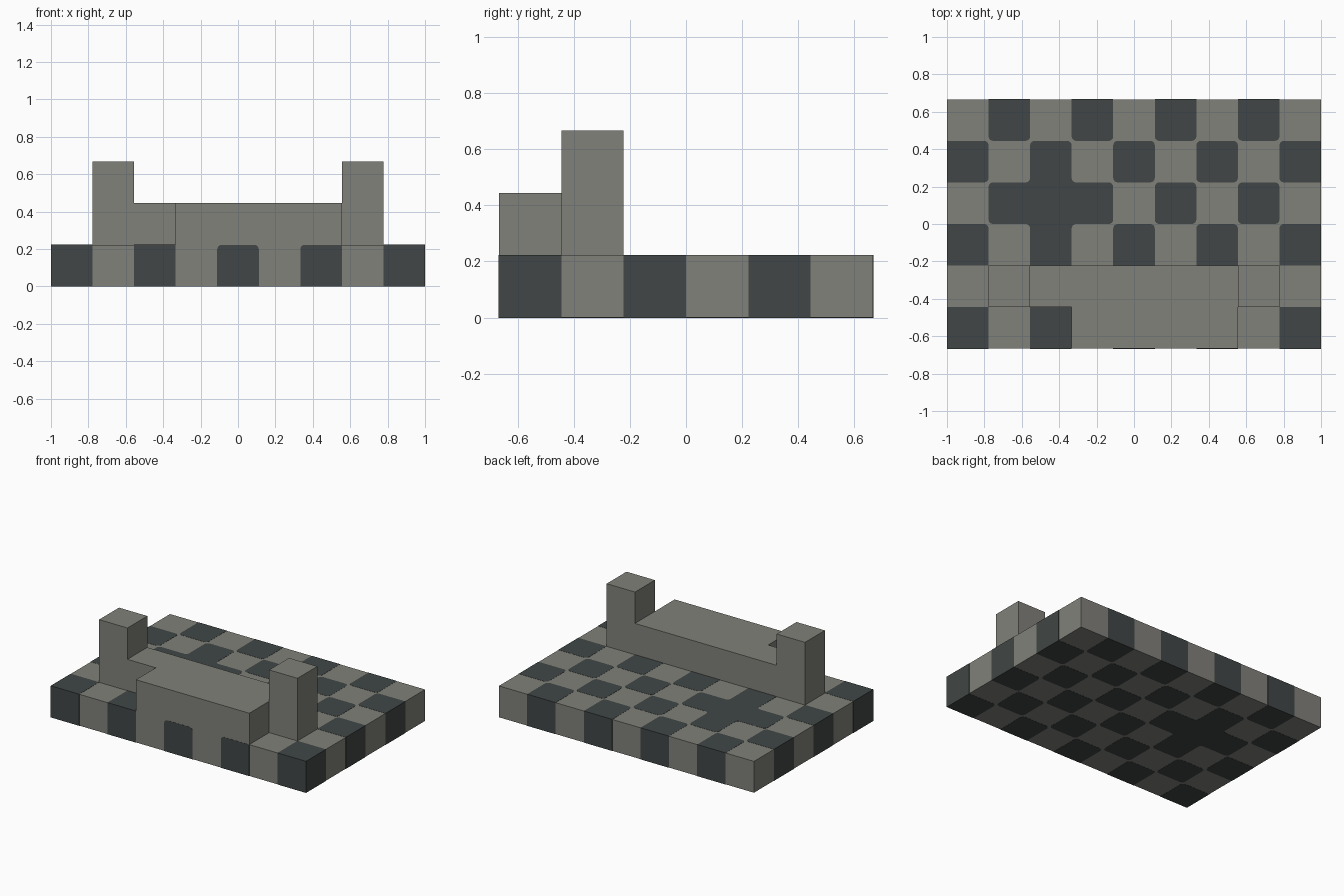
import bpy, bmesh, math
from mathutils import Vector

if "Cube" in bpy.data.objects:
    bpy.data.objects.remove(bpy.data.objects["Cube"], do_unlink=True)

COLS, ROWS = 9, 6
S = 2 / COLS          # side of one block
E = 0.001             # how far the dark tiles stand proud
R = 0.024             # corner radius of the tiles
ODD_TILE = (2, 3)     # extra dark tile that breaks the chequer


def material(name, rgb):
    m = bpy.data.materials.new(name)
    m.use_nodes = True
    m.diffuse_color = (*rgb, 1)
    m.node_tree.nodes["Principled BSDF"].inputs["Base Color"].default_value = (*rgb, 1)
    return m


light = material("warm grey stone", (0.22, 0.218, 0.196))
dark = material("dark slate", (0.052, 0.062, 0.061))


def gx(c):
    return (c - COLS / 2) * S


def gy(r):
    return (r - ROWS / 2) * S


def finish(bm, name, mat):
    bmesh.ops.recalc_face_normals(bm, faces=bm.faces)
    me = bpy.data.meshes.new(name)
    bm.to_mesh(me)
    bm.free()
    me.materials.append(mat)
    ob = bpy.data.objects.new(name, me)
    bpy.context.collection.objects.link(ob)
    return ob


def add_box(bm, lo, hi):
    verts = bmesh.ops.create_cube(bm, size=1)["verts"]
    for v in verts:
        v.co = Vector([a + (b - a) * (t + 0.5) for a, b, t in zip(lo, hi, v.co)])
    return verts


def stone(name, c0, c1, r0, r1, k0, k1):
    bm = bmesh.new()
    add_box(bm, (gx(c0), gy(r0), k0 * S), (gx(c1), gy(r1), k1 * S))
    return finish(bm, name, light)


# Light stone parts, measured in blocks
stone("base_slab", 0, COLS, 0, ROWS, 0, 1)
stone("wall", 2, 7, 1, 2, 1, 2)
stone("front_platform", 3, 7, 0, 1, 1, 2)
stone("right_tower", 1, 2, 1, 2, 1, 3)
stone("left_tower", 7, 8, 1, 2, 1, 3)


def covered(c, r):
    return (r == 1 and 1 <= c <= 7) or (r == 0 and 3 <= c <= 6)


def is_dark(c, r):
    return (c + r) % 2 == 0 or (c, r) == ODD_TILE


def rounded(i, j, upper):
    """Whether the dark tiles are rounded at grid corner i, j."""
    if not (0 < i < COLS and 0 < j < ROWS):
        return False
    cells = [(c, r) for c in (i - 1, i) for r in (j - 1, j)]
    if upper and any(covered(*k) for k in cells):
        return False
    return ODD_TILE not in cells


def add_tile(bm, c, r, upper):
    buried = covered(c, r)
    lo = [gx(c) - E * (c == 0), gy(r) - E * (r == 0), -E]
    hi = [gx(c + 1) + E * (c == COLS - 1), gy(r + 1) + E * (r == ROWS - 1), S / 2]
    if upper:
        lo[2], hi[2] = S / 2, S + (0 if buried else E)
    tile = bmesh.new()
    add_box(tile, lo, hi)
    mid = Vector(lo).lerp(Vector(hi), 0.5)
    chosen = []
    for e in tile.edges:
        p = (e.verts[0].co + e.verts[1].co) / 2
        d = e.verts[1].co - e.verts[0].co
        right = p.x > mid.x
        if abs(d.z) > E:
            if rounded(c + right, r + (p.y > mid.y), upper):
                chosen.append(e)
        elif abs(d.y) > E and upper and r == 0 and buried and p.z > mid.z:
            # arched top on the front, where stone continues on both sides
            if covered(c + (1 if right else -1), 0):
                chosen.append(e)
    if chosen:
        bmesh.ops.bevel(tile, geom=chosen, offset=R, segments=4, profile=0.5,
                        affect="EDGES", clamp_overlap=True)
    me = bpy.data.meshes.new("tile_part")
    tile.to_mesh(me)
    tile.free()
    bm.from_mesh(me)
    bpy.data.meshes.remove(me)


# Dark chequer tiles, lower and upper halves
for label, upper in (("lower", False), ("upper", True)):
    bm = bmesh.new()
    for c in range(COLS):
        for r in range(ROWS):
            if is_dark(c, r):
                add_tile(bm, c, r, upper)
    finish(bm, label + "_dark_tiles", dark)

# Dark fillets that round the light corners around the odd tile
bm = bmesh.new()
for sx in (-1, 1):
    for sy in (-1, 1):
        x, y = gx(ODD_TILE[0] + (sx > 0)), gy(ODD_TILE[1] + (sy > 0))
        pts = [(0, 0)]
        for k in range(5):
            a = math.pi * (1.5 - k / 8)
            pts.append((R + R * math.cos(a), R + R * math.sin(a)))
        face = bm.faces.new([bm.verts.new((x + sx * u, y + sy * v, -E)) for u, v in pts])
        top = bmesh.ops.extrude_face_region(bm, geom=[face])["geom"]
        bmesh.ops.translate(bm, vec=(0, 0, S + 2 * E),
                            verts=[g for g in top if isinstance(g, bmesh.types.BMVert)])
finish(bm, "dark_fillets", dark)
